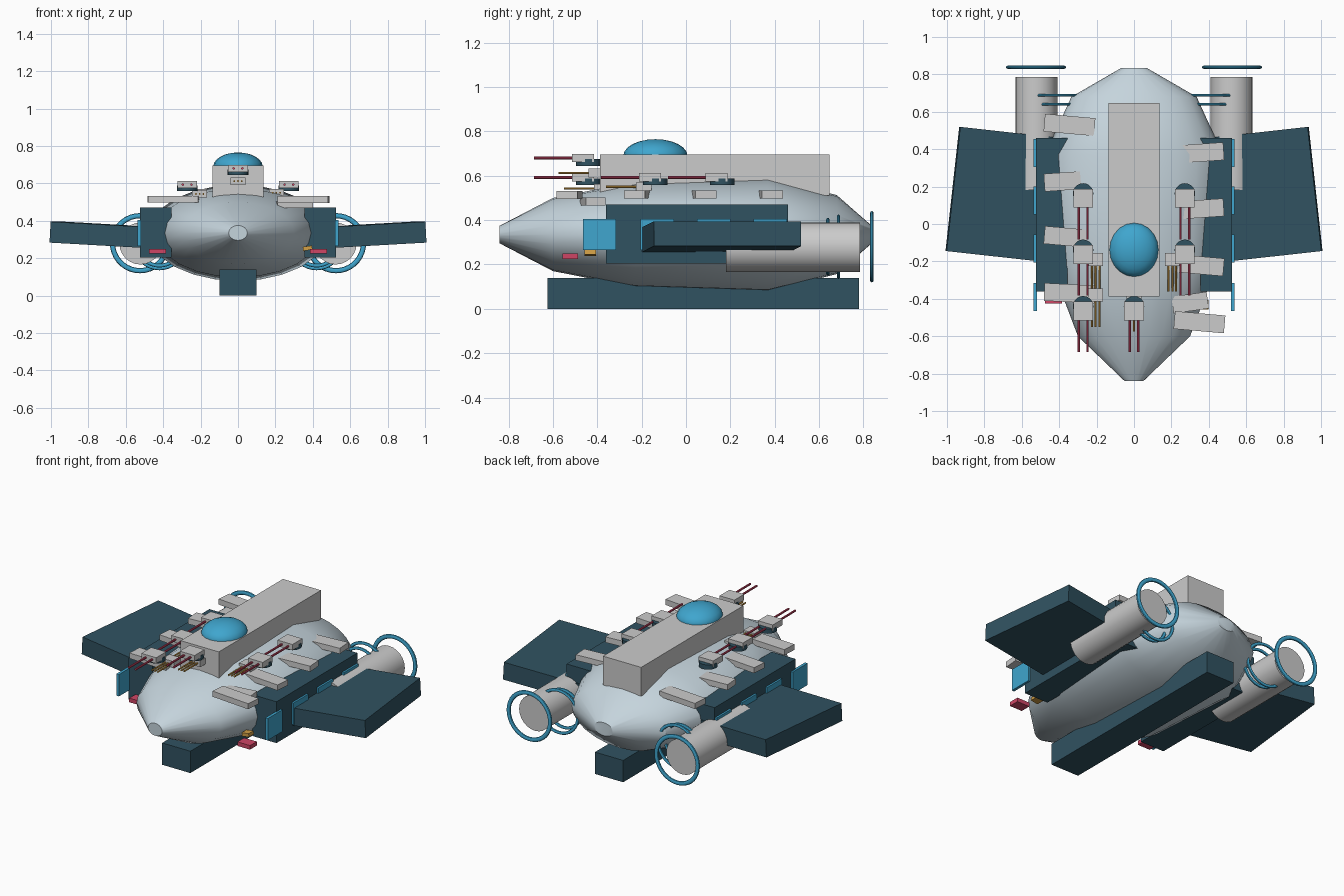
import bpy, bmesh, math, random
from mathutils import Matrix, Vector

if "Cube" in bpy.data.objects:
    bpy.data.objects.remove(bpy.data.objects["Cube"])

random.seed(4)


def mat(name, rgb):
    m = bpy.data.materials.new(name)
    m.diffuse_color = (*rgb, 1)
    m.use_nodes = True
    m.node_tree.nodes["Principled BSDF"].inputs["Base Color"].default_value = m.diffuse_color
    return m


HULL = mat("pale_hull", (0.56, 0.66, 0.72))
DARK = mat("dark_armour", (0.03, 0.085, 0.12))
BLUE = mat("blue_glow", (0.05, 0.38, 0.62))
RED = mat("red", (0.62, 0.06, 0.13))
GOLD = mat("gold", (0.65, 0.35, 0.06))


def finish(name, bm, m=None, smooth=False):
    me = bpy.data.meshes.new(name)
    bmesh.ops.recalc_face_normals(bm, faces=bm.faces)
    bm.to_mesh(me)
    bm.free()
    ob = bpy.data.objects.new(name, me)
    bpy.context.collection.objects.link(ob)
    if m:
        me.materials.append(m)
    if smooth:
        bpy.ops.object.select_all(action='DESELECT')
        bpy.context.view_layer.objects.active = ob
        ob.select_set(True)
        bpy.ops.object.shade_smooth_by_angle(angle=math.radians(35))
    return ob


def box(name, c, size, m=None, ry=0, rz=0):
    bm = bmesh.new()
    M = (Matrix.Translation(c) @ Matrix.Rotation(math.radians(rz), 4, 'Z')
         @ Matrix.Rotation(math.radians(ry), 4, 'Y') @ Matrix.Diagonal((*size, 1)))
    bmesh.ops.create_cube(bm, size=1, matrix=M)
    return finish(name, bm, m)


def cyl(name, c, r, length, m=None, axis='Y', n=24):
    bm = bmesh.new()
    M = Matrix.Translation(c)
    if axis == 'Y':
        M = M @ Matrix.Rotation(math.pi / 2, 4, 'X')
    bmesh.ops.create_cone(bm, cap_ends=True, segments=n, radius1=r, radius2=r,
                          depth=length, matrix=M)
    return finish(name, bm, m, True)


def loft(name, rings, m, close=False, cap=True):
    bm = bmesh.new()
    rows = [[bm.verts.new(p) for p in r] for r in rings]
    n = len(rows[0])
    pairs = list(zip(rows, rows[1:])) + ([(rows[-1], rows[0])] if close else [])
    for a, b in pairs:
        for i in range(n):
            j = (i + 1) % n
            bm.faces.new((a[i], a[j], b[j], b[i]))
    if cap:
        bm.faces.new(rows[0])
        bm.faces.new(rows[-1])
    return finish(name, bm, m, True)


def ring(name, c, R, r, depth):
    rows = []
    for i in range(36):
        a = math.tau * i / 36
        rows.append([])
        for k in range(10):
            b = math.tau * k / 10
            q = R + r * math.cos(b)
            rows[-1].append(Vector(c) + Vector((q * math.cos(a), depth * math.sin(b), q * math.sin(a))))
    return loft(name, rows, BLUE, True, False)


# hull: elliptical sections along y (y, half width, half height)
sections = [(-0.84, 0.05, 0.04), (-0.60, 0.30, 0.165), (-0.23, 0.44, 0.238),
            (0.37, 0.477, 0.257), (0.68, 0.335, 0.178), (0.835, 0.067, 0.042)]
rows = [[(w * math.cos(math.tau * i / 24), y, 0.335 + h * math.sin(math.tau * i / 24))
         for i in range(24)] for y, w, h in sections]
hull = loft("hull", rows, HULL)
bpy.context.view_layer.objects.active = hull
bpy.ops.object.shade_smooth_by_angle(angle=math.radians(50))

# spine, keel and bridge dome
box("spine_block", (0, 0.13, 0.603), (0.27, 1.035, 0.185))
box("keel", (0, 0.077, 0.07), (0.2, 1.405, 0.14), DARK)
bm = bmesh.new()
bmesh.ops.create_uvsphere(bm, u_segments=20, v_segments=12, radius=1,
                          matrix=Matrix.Translation((0, -0.138, 0.69)) @ Matrix.Diagonal((0.132, 0.145, 0.075, 1)))
finish("bridge_dome", bm, BLUE, True)

# mirrored flanks: sponsons, wings, glowing panels, engines
for s, side in ((-1, "left"), (1, "right")):
    box(side + "_sponson", (s * 0.44, 0.05, 0.337), (0.17, 0.82, 0.265), DARK)
    box(side + "_wing", (s * 0.72, 0.16, 0.325), (0.5, 0.668, 0.112), DARK, ry=-s * 3.2, rz=s * 6.3)
    for y in (-0.39, -0.13, 0.125, 0.38):
        box(side + "_glow_panel", (s * 0.528, y, 0.335), (0.018, 0.15, 0.14), BLUE)
    cyl(side + "_engine", (s * 0.522, 0.483, 0.278), 0.112, 0.605)
    ring(side + "_exhaust_ring", (s * 0.524, 0.838, 0.28), 0.147, 0.014, 0.009)
    ring(side + "_coil_outer", (s * 0.42, 0.688, 0.28), 0.135, 0.01, 0.008)
    ring(side + "_coil_inner", (s * 0.42, 0.64, 0.28), 0.12, 0.01, 0.008)

# deck armour plates (x, y, z)
plates = [(-0.345, 0.53, 0.515), (-0.345, 0.23, 0.515), (-0.345, -0.07, 0.515),
          (-0.345, -0.37, 0.515), (0.345, 0.38, 0.515), (0.345, 0.08, 0.515),
          (0.345, -0.22, 0.515), (0.35, -0.525, 0.513)]
for x, y, z in plates:
    box("deck_plate", (x, y, z), (0.27, 0.095, 0.036), rz=random.choice((-5, 4, -3)))
box("deck_wedge", (0.3, -0.42, 0.485), (0.19, 0.09, 0.036), rz=8)


# twin-barrel turrets
def turret(x, y, z):
    cyl("turret_base", (x, y + 0.025, z - 0.02), 0.055, 0.03, DARK, 'Z', 20)
    box("turret_house", (x, y, z), (0.105, 0.1, 0.038))
    for dx in (-0.023, 0.023):
        cyl("turret_barrel", (x + dx, y - 0.13, z), 0.0065, 0.18, RED, n=10)


for x, y, z in [(-0.272, 0.138, 0.593), (-0.272, -0.163, 0.593), (-0.272, -0.465, 0.593),
                (0.272, 0.138, 0.593), (0.272, -0.163, 0.593), (0, -0.465, 0.68)]:
    turret(x, y, z)

# small gold point-defence guns
for x, y, z in [(0, -0.405, 0.612), (-0.205, -0.38, 0.543), (0.205, -0.19, 0.55), (-0.205, -0.19, 0.55)]:
    box("small_gun_mount", (x, y, z), (0.08, 0.07, 0.04))
    for dx in (-0.02, 0, 0.02):
        cyl("small_gun_barrel", (x + dx, y - 0.1, z), 0.005, 0.14, GOLD, n=8)

# bow lamps
box("red_lamp_right", (0.43, -0.522, 0.237), (0.09, 0.068, 0.026), RED)
box("red_lamp_left", (-0.43, -0.39, 0.237), (0.09, 0.068, 0.026), RED)
box("gold_lamp_right", (0.372, -0.432, 0.253), (0.05, 0.05, 0.022), GOLD, ry=-8)
